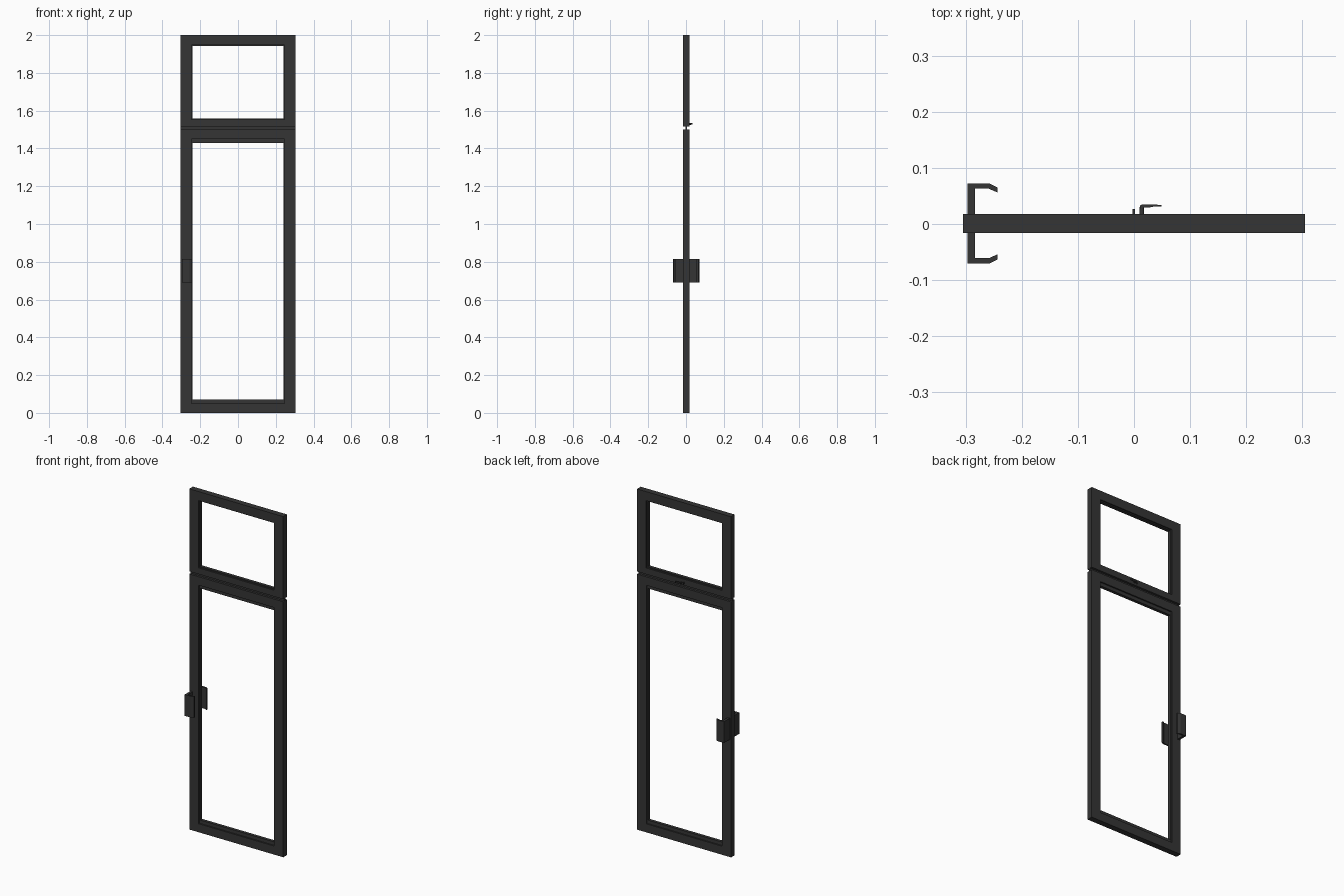
import bpy, bmesh, math
from mathutils import Vector

if "Cube" in bpy.data.objects:
    bpy.data.objects.remove(bpy.data.objects["Cube"])

MID_Y = 0.001
dark = bpy.data.materials.new("dark_metal")
dark.diffuse_color = (0.035, 0.035, 0.035, 1)
dark.use_nodes = True
dark.node_tree.nodes["Principled BSDF"].inputs["Base Color"].default_value = dark.diffuse_color


def finish(name, bm):
    bmesh.ops.recalc_face_normals(bm, faces=bm.faces)
    me = bpy.data.meshes.new(name)
    bm.to_mesh(me)
    bm.free()
    ob = bpy.data.objects.new(name, me)
    bpy.context.collection.objects.link(ob)
    me.materials.append(dark)
    return ob


def ring(name, outer, inner, depth):
    """Rectangular frame; rects are (half width, bottom, top)."""
    bm = bmesh.new()
    loops = []
    y0, y1 = MID_Y - depth, MID_Y + depth
    for (w, b, t), y in ((outer, y0), (inner, y0), (inner, y1), (outer, y1)):
        loops.append([bm.verts.new((x, y, z)) for x, z in
                      ((-w, b), (w, b), (w, t), (-w, t))])
    for i in range(4):
        a, b = loops[i], loops[(i + 1) % 4]
        for j in range(4):
            k = (j + 1) % 4
            bm.faces.new((a[j], a[k], b[k], b[j]))
    return finish(name, bm)


def box(name, lo, hi):
    bm = bmesh.new()
    bmesh.ops.create_cube(bm, size=1)
    lo, hi = Vector(lo), Vector(hi)
    for v in bm.verts:
        v.co = Vector([(lo[i] + hi[i]) / 2 + v.co[i] * (hi[i] - lo[i]) for i in range(3)])
    return finish(name, bm)


def extrude_z(name, pts, z0, z1):
    bm = bmesh.new()
    f = bm.faces.new([bm.verts.new((x, y, z0)) for x, y in pts])
    ext = bmesh.ops.extrude_face_region(bm, geom=[f])
    bmesh.ops.translate(bm, vec=(0, 0, z1 - z0),
                        verts=[g for g in ext["geom"] if isinstance(g, bmesh.types.BMVert)])
    return finish(name, bm)


def cylinder_y(name, x, z, r, y0, y1):
    bpy.ops.mesh.primitive_cylinder_add(vertices=16, radius=r, depth=y1 - y0,
                                        location=(x, (y0 + y1) / 2, z),
                                        rotation=(math.pi / 2, 0, 0))
    ob = bpy.context.object
    ob.name = name
    ob.data.materials.append(dark)
    bpy.ops.object.shade_smooth_by_angle()


# Lower door leaf with glazing bead
ring("door_frame", (0.305, 0, 1.5), (0.245, 0.05, 1.45), 0.017)
ring("door_bead", (0.245, 0.05, 1.45), (0.24, 0.07, 1.43), 0.009)

# Upper transom window with glazing bead
ring("transom_frame", (0.305, 1.515, 2.0), (0.246, 1.552, 1.947), 0.017)
ring("transom_bead", (0.246, 1.552, 1.947), (0.24, 1.558, 1.942), 0.009)

# Seal closing the gap between the two leaves
box("gap_seal", (-0.305, -0.003, 1.5), (0.305, 0.005, 1.515))

# Hooked pull handles, one on each face
hook = [(-0.297, 0.015), (-0.297, 0.072), (-0.257, 0.072), (-0.243, 0.065),
        (-0.243, 0.056), (-0.259, 0.063), (-0.283, 0.063), (-0.283, 0.015)]
for side, s in (("back", 1), ("front", -1)):
    extrude_z("pull_handle_" + side, [(x, MID_Y + s * (y - 0.001)) for x, y in hook], 0.69, 0.815)

# Small transom latch on the back: stop pin, spindle and lever
box("latch_pin", (-0.003, 0.015, 1.525), (0.002, 0.027, 1.535))
cylinder_y("latch_spindle", 0.014, 1.53, 0.004, 0.015, 0.03)
extrude_z("latch_lever", [(0.010, 0.027), (0.011, 0.033), (0.015, 0.035), (0.025, 0.035),
                          (0.049, 0.034), (0.049, 0.031), (0.035, 0.031),
                          (0.025, 0.029), (0.017, 0.029)], 1.526, 1.534)
